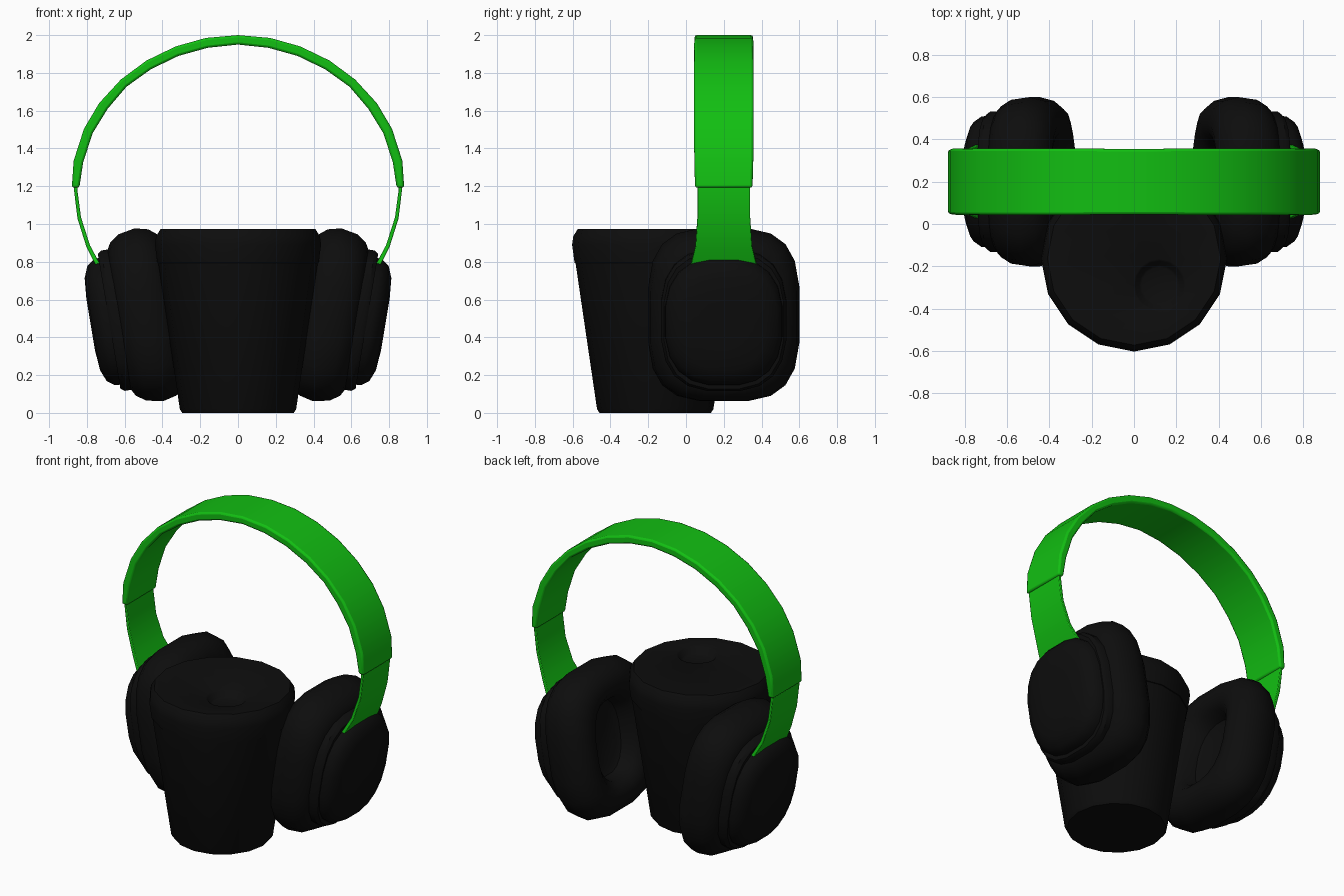
import bpy, bmesh, math
from mathutils import Vector

if "Cube" in bpy.data.objects:
    bpy.data.objects.remove(bpy.data.objects["Cube"])


def material(name, rgb):
    m = bpy.data.materials.new(name)
    m.diffuse_color = (*rgb, 1)
    m.use_nodes = True
    m.node_tree.nodes["Principled BSDF"].inputs["Base Color"].default_value = m.diffuse_color
    return m


BLACK = material("black", (0.004, 0.004, 0.004))
GREEN = material("green", (0.006, 0.52, 0.006))


def loft(name, rings, mat, bevel=0):
    """Skin a list of equal-length closed rings and cap both ends."""
    bm = bmesh.new()
    rows = [[bm.verts.new(p) for p in ring] for ring in rings]
    n = len(rows[0])
    for a, b in zip(rows, rows[1:]):
        for i in range(n):
            j = (i + 1) % n
            bm.faces.new((a[i], a[j], b[j], b[i]))
    bm.faces.new(rows[0])
    bm.faces.new(rows[-1])
    bmesh.ops.recalc_face_normals(bm, faces=bm.faces)
    me = bpy.data.meshes.new(name)
    bm.to_mesh(me)
    bm.free()
    me.materials.append(mat)
    ob = bpy.data.objects.new(name, me)
    bpy.context.collection.objects.link(ob)
    bpy.ops.object.select_all(action='DESELECT')
    bpy.context.view_layer.objects.active = ob
    ob.select_set(True)
    bpy.ops.object.shade_smooth_by_angle(angle=math.radians(38))
    if bevel:
        mod = ob.modifiers.new("soft_edges", 'BEVEL')
        mod.width, mod.segments = bevel, 2
        mod.limit_method, mod.angle_limit = 'ANGLE', math.radians(50)
    return ob


def circle(r, z, cx=0.0, cy=-0.163, n=16):
    return [(cx + r * math.sin(2 * math.pi * i / n),
             cy - r * math.cos(2 * math.pi * i / n), z) for i in range(n)]


# Tapered cup body
loft("cup", [circle(r, z) for r, z in
             ((0.295, 0), (0.308, 0.02), (0.422, 0.795), (0.40, 0.81))], BLACK)

# Lid, with a round dimple set off centre in its top
lid = [circle(r, z) for r, z in
       ((0.41, 0.79), (0.427, 0.795), (0.44, 0.89), (0.434, 0.935), (0.41, 0.973))]
lid += [circle(r, z, 0.12, -0.29) for r, z in
        ((0.125, 0.973), (0.115, 0.966), (0.095, 0.935), (0.085, 0.93))]
loft("lid", lid, BLACK)

# Ear cups: rounded-square rings stacked along a tilted axis
TILT = 0.165
UP = Vector((TILT, 0, 0.986))
OUT = Vector((0.986, 0, -TILT))
CENTRE = Vector((0.5, 0.2, 0.515))


def ear_ring(side, u, half_w, half_h, power, n=20):
    ring = []
    for i in range(n):
        a = 2 * math.pi * (i + 0.5) / n
        c, s = math.cos(a), math.sin(a)
        y = half_w * math.copysign(abs(c) ** (2 / power), c)
        v = half_h * math.copysign(abs(s) ** (2 / power), s)
        p = CENTRE + OUT * u + UP * v + Vector((0, y, 0))
        ring.append((side * p.x, p.y, p.z))
    return ring


# (distance along axis, half width, half height, squareness)
CUSHION = [(-0.02, 0.14, 0.20, 2.4), (-0.04, 0.17, 0.235, 2.4),
           (-0.12, 0.19, 0.255, 2.5), (-0.16, 0.23, 0.30, 2.7),
           (-0.17, 0.28, 0.345, 2.9), (-0.15, 0.345, 0.41, 3.1),
           (-0.10, 0.385, 0.45, 3.2), (-0.03, 0.403, 0.467, 3.3),
           (0.06, 0.39, 0.45, 3.2), (0.11, 0.36, 0.415, 3.0),
           (0.135, 0.32, 0.37, 2.9)]
COLLAR = [(0.11, 0.335, 0.38, 2.8), (0.165, 0.335, 0.38, 2.8),
          (0.185, 0.32, 0.365, 2.8)]
SHELL = [(0.14, 0.315, 0.345, 2.6), (0.21, 0.312, 0.342, 2.6),
         (0.25, 0.285, 0.312, 2.5), (0.275, 0.225, 0.25, 2.4),
         (0.284, 0.12, 0.14, 2.2)]

for side, label in ((-1, "left"), (1, "right")):
    for part, profile in (("cushion", CUSHION), ("collar", COLLAR), ("shell", SHELL)):
        loft(f"{label}_ear_{part}", [ear_ring(side, *row) for row in profile], BLACK)


def strip(name, sections, bevel):
    """Band from sections of (outer x, outer z, inner x, inner z, half width)."""
    rings = [[(ox, 0.2 - w, oz), (ox, 0.2 + w, oz),
              (ix, 0.2 + w, iz), (ix, 0.2 - w, iz)] for ox, oz, ix, iz, w in sections]
    return loft(name, rings, GREEN, bevel)


# Headband arch
half = [(0.17, 1.985, 0.16, 1.933, 0.156), (0.33, 1.94, 0.315, 1.89, 0.157),
        (0.485, 1.865, 0.46, 1.82, 0.158), (0.62, 1.765, 0.59, 1.727, 0.158),
        (0.735, 1.64, 0.69, 1.61, 0.158), (0.815, 1.505, 0.77, 1.48, 0.157),
        (0.87, 1.335, 0.82, 1.325, 0.156), (0.88, 1.192, 0.84, 1.192, 0.152)]
mirrored = [(-ox, oz, -ix, iz, w) for ox, oz, ix, iz, w in reversed(half)]
strip("headband", mirrored + [(0, 2.0, 0, 1.95, 0.155)] + half, 0.012)

# Thin straps from the arch down into the ear shells
strap = [(0.868, 1.23, 0.848, 1.23, 0.14), (0.867, 1.17, 0.849, 1.17, 0.14),
         (0.850, 1.03, 0.831, 1.035, 0.14), (0.803, 0.88, 0.784, 0.888, 0.15),
         (0.745, 0.765, 0.722, 0.772, 0.178)]
for side, label in ((-1, "left"), (1, "right")):
    strip(f"{label}_strap", [(side * ox, oz, side * ix, iz, w)
                             for ox, oz, ix, iz, w in strap], 0.004)
